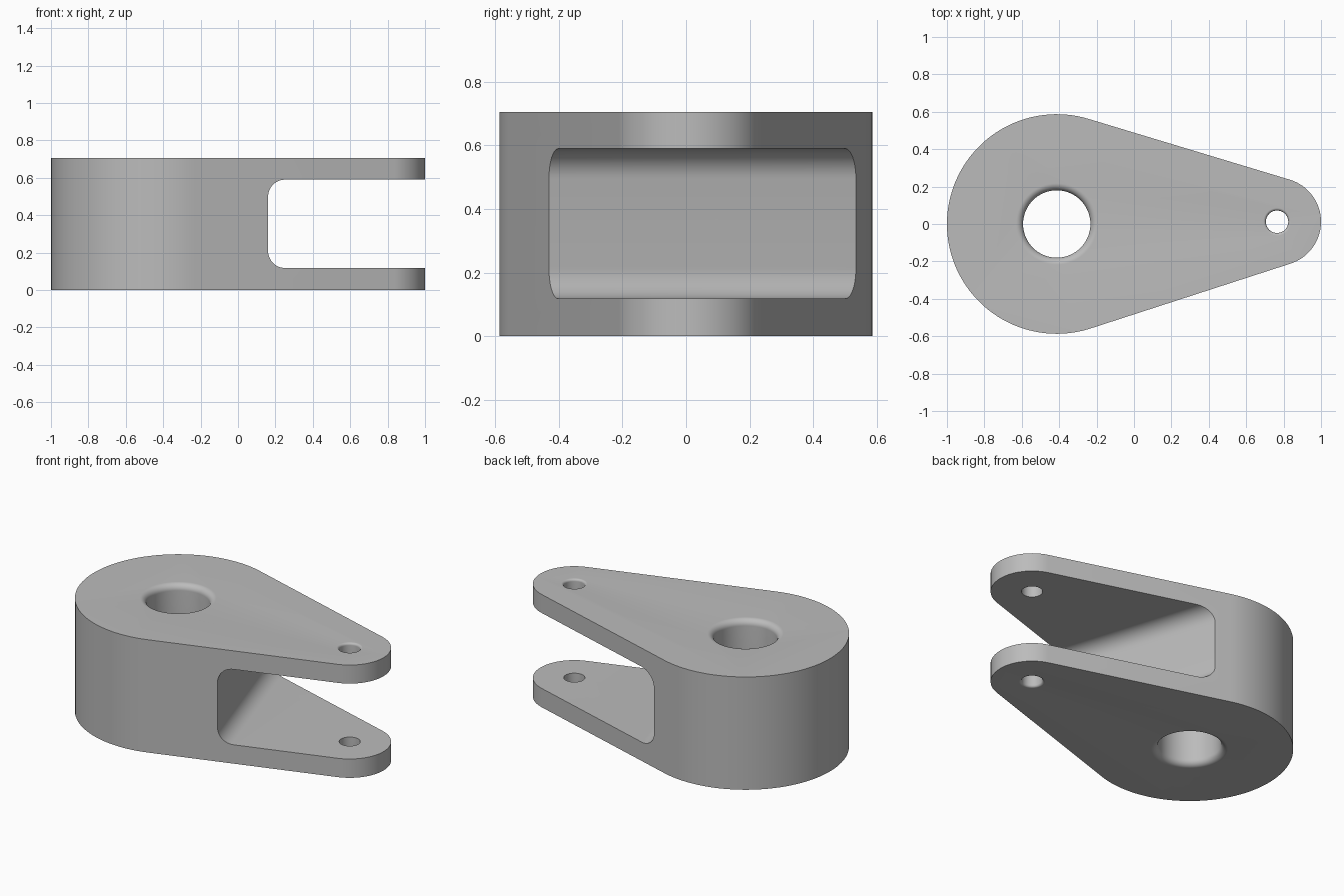
import bpy, bmesh
from math import sin, cos, pi, acos, atan2, hypot, radians
from mathutils import Matrix, Vector

cube = bpy.data.objects.get("Cube")
if cube:
    bpy.data.objects.remove(cube, do_unlink=True)

HEIGHT = 0.706
BIG, BIG_R = Vector((-0.413, 0)), 0.587       # hub end
TIP, TIP_R = Vector((0.765, 0.012)), 0.235    # fork end
SLOT_LOW, SLOT_HIGH, SLOT_R = 0.118, 0.59, 0.094

steel = bpy.data.materials.new("plain grey")
steel.use_nodes = True
GREY = (0.5, 0.5, 0.5, 1)
steel.diffuse_color = GREY
steel.node_tree.nodes["Principled BSDF"].inputs["Base Color"].default_value = GREY


def arc(cx, cy, r, start, end, n):
    return [(cx + r * cos(start + (end - start) * i / n),
             cy + r * sin(start + (end - start) * i / n)) for i in range(n + 1)]


def finish(name, bm):
    bmesh.ops.recalc_face_normals(bm, faces=bm.faces)
    mesh = bpy.data.meshes.new(name)
    bm.to_mesh(mesh)
    bm.free()
    mesh.materials.append(steel)
    obj = bpy.data.objects.new(name, mesh)
    bpy.context.collection.objects.link(obj)
    return obj


def prism(name, outline, depth, matrix=Matrix()):
    """Extrude a closed 2D outline along local z, then place it."""
    bm = bmesh.new()
    face = bm.faces.new([bm.verts.new((x, y, 0)) for x, y in outline])
    ext = bmesh.ops.extrude_face_region(bm, geom=[face])
    top = [v for v in ext["geom"] if isinstance(v, bmesh.types.BMVert)]
    bmesh.ops.translate(bm, verts=top, vec=(0, 0, depth))
    bm.transform(matrix)
    return finish(name, bm)


def hole_cutter(name, centre, r, fillet, sides):
    """Lathed pin that flares out to a rounded rim at both outer faces."""
    low = arc(r + fillet, fillet, fillet, 1.5 * pi, pi, 10)
    high = [(x, HEIGHT - z) for x, z in reversed(low)]
    rim = r + fillet
    profile = [(0, -0.1), (rim, -0.1)] + low + high + [(rim, HEIGHT + 0.1), (0, HEIGHT + 0.1)]
    bm = bmesh.new()
    verts = [bm.verts.new((x, 0, z)) for x, z in profile]
    edges = [bm.edges.new(pair) for pair in zip(verts, verts[1:])]
    bmesh.ops.spin(bm, geom=verts + edges, cent=(0, 0, 0), axis=(0, 0, 1),
                   angle=2 * pi, steps=sides)
    bmesh.ops.remove_doubles(bm, verts=bm.verts, dist=1e-5)
    bm.transform(Matrix.Translation((centre.x, centre.y, 0)))
    return finish(name, bm)


# Teardrop body: two arcs joined by their common tangents
span = TIP - BIG
lean = atan2(span.y, span.x)
half = acos((BIG_R - TIP_R) / hypot(*span))
outline = arc(*TIP, TIP_R, lean - half, lean + half, 32)
outline += arc(*BIG, BIG_R, lean + half, lean + 2 * pi - half, 72)
body = prism("clevis_body", outline, HEIGHT)

# Fork slot, cut square to the front flank
turn = lean + pi / 2 - half
slot = arc(SLOT_R, SLOT_HIGH - SLOT_R, SLOT_R, pi / 2, pi, 12)
slot += arc(SLOT_R, SLOT_LOW + SLOT_R, SLOT_R, pi, 1.5 * pi, 12)
slot += [(1.5, SLOT_LOW), (1.5, SLOT_HIGH)]
place = (Matrix.Translation((0.16, -0.43, 0)) @ Matrix.Rotation(turn, 4, "Z")
         @ Matrix.Translation((0, 1.5, 0)) @ Matrix.Rotation(pi / 2, 4, "X"))
cutters = [prism("slot_cutter", slot, 2, place),
           hole_cutter("hub_hole_cutter", BIG, 0.18, 0.038, 64),
           hole_cutter("pin_hole_cutter", TIP, 0.06, 0.014, 40)]

bpy.context.view_layer.objects.active = body
for cutter in cutters:
    cutter.hide_render = True
    mod = body.modifiers.new(cutter.name, "BOOLEAN")
    mod.operation, mod.solver, mod.object = "DIFFERENCE", "EXACT", cutter
    bpy.ops.object.modifier_apply(modifier=mod.name)
for cutter in cutters:
    bpy.data.objects.remove(cutter, do_unlink=True)

# Smooth arcs, crisp outer edges
bpy.ops.object.select_all(action="DESELECT")
body.select_set(True)
bpy.ops.object.shade_smooth_by_angle(angle=radians(30))
